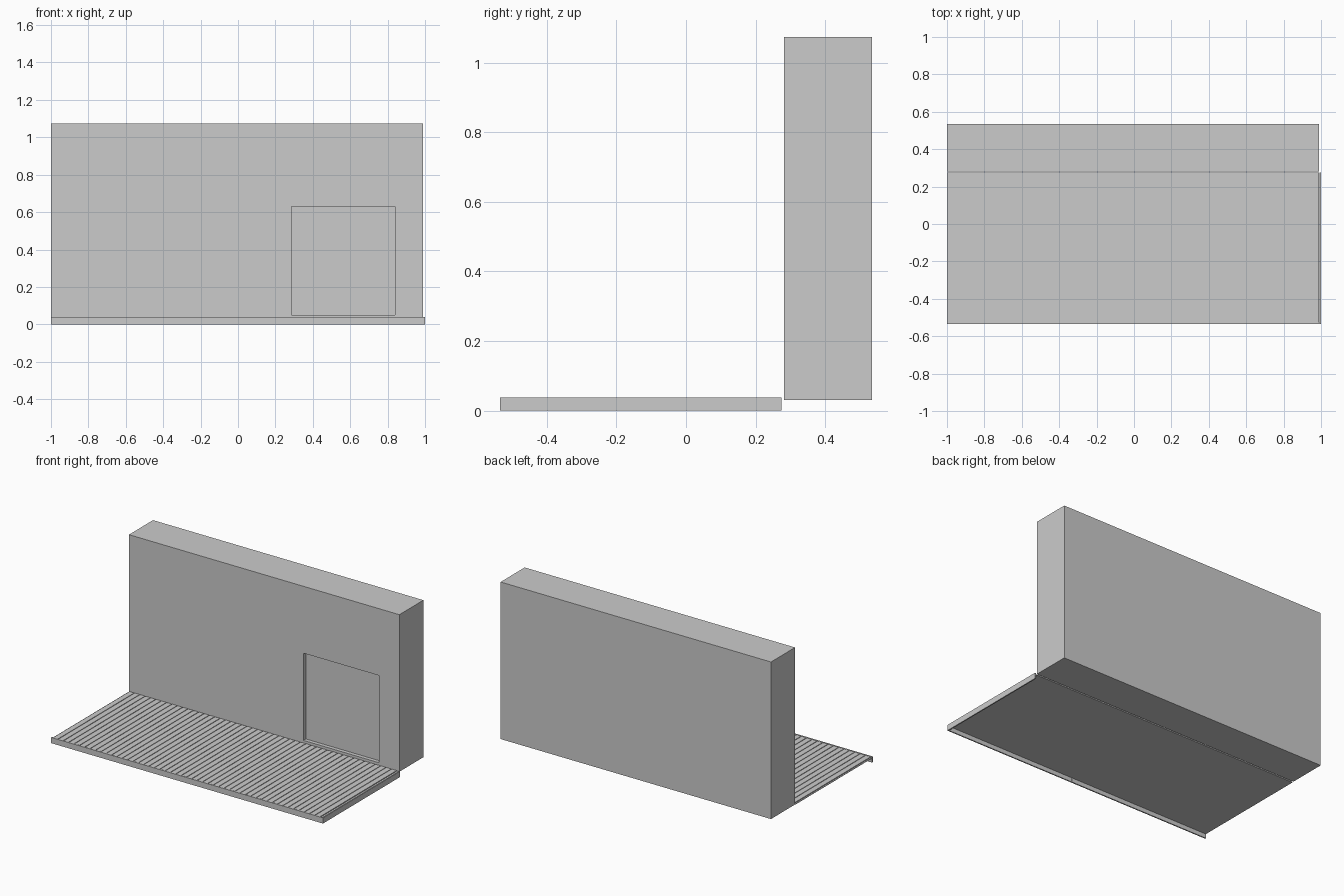
import bpy
import bmesh
from mathutils import Vector

if "Cube" in bpy.data.objects:
    bpy.data.objects.remove(bpy.data.objects["Cube"], do_unlink=True)

# One plain grey for everything
GREY = (0.6, 0.6, 0.6, 1)
grey = bpy.data.materials.new("plain_grey")
grey.use_nodes = True
grey.diffuse_color = GREY
grey.node_tree.nodes["Principled BSDF"].inputs["Base Color"].default_value = GREY


def box(name, low, high):
    low, high = Vector(low), Vector(high)
    bm = bmesh.new()
    bmesh.ops.create_cube(bm, size=1)
    bmesh.ops.scale(bm, vec=high - low, verts=bm.verts)
    bmesh.ops.translate(bm, vec=(low + high) / 2, verts=bm.verts)
    mesh = bpy.data.meshes.new(name)
    bm.to_mesh(mesh)
    bm.free()
    mesh.materials.append(grey)
    obj = bpy.data.objects.new(name, mesh)
    bpy.context.collection.objects.link(obj)
    return obj


# Wall with a shallow rectangular recess
wall = box("wall", (-1, 0.282, 0.03), (0.99, 0.535, 1.075))
cutter = box("recess_cutter", (0.285, 0.2, 0.05), (0.84, 0.307, 0.63))
cutter.hide_render = True
cutter.hide_viewport = True
cut = wall.modifiers.new("recess", "BOOLEAN")
cut.operation = "DIFFERENCE"
cut.solver = "EXACT"
cut.object = cutter

# Thin deck base with a row of narrow boards on top
box("deck_base", (-1, -0.527, 0.028), (0.99, 0.275, 0.031))
boards = box("deck_boards", (-0.991, -0.525, 0.031), (-0.956, 0.275, 0.037))
row = boards.modifiers.new("row", "ARRAY")
row.count = 50
row.use_relative_offset = False
row.use_constant_offset = True
row.constant_offset_displace = (0.0394, 0, 0)

# Skirting along the front, in two lengths, and along the left end
box("front_skirt_right", (-1, -0.535, 0), (0.039, -0.527, 0.038))
box("front_skirt_left", (0.041, -0.535, 0), (0.992, -0.527, 0.038))
box("end_skirt", (0.992, -0.535, 0), (1, 0.275, 0.038))
